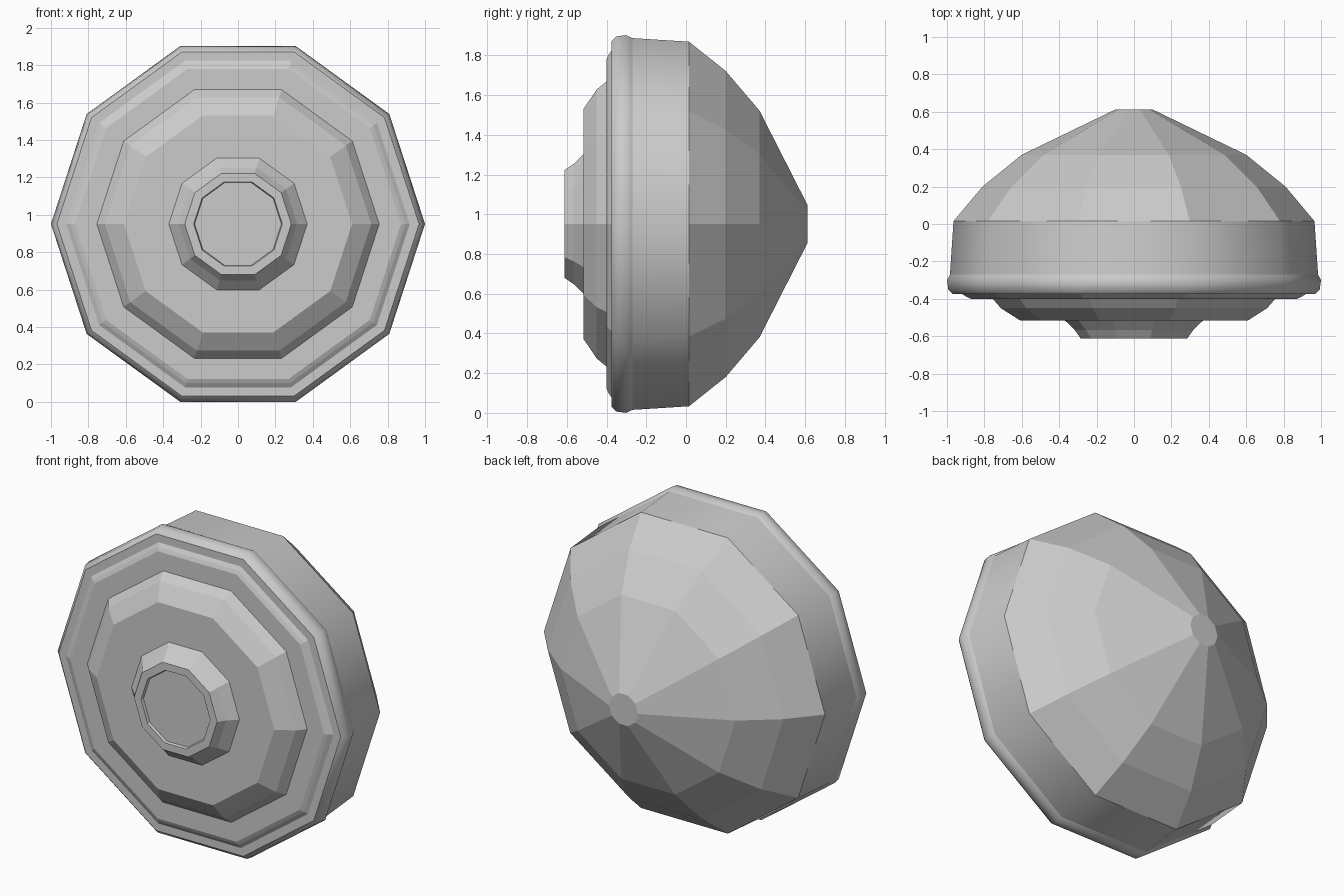
import bpy, bmesh, math

if "Cube" in bpy.data.objects:
    bpy.data.objects.remove(bpy.data.objects["Cube"])

SIDES = 10
ZC = math.sin(math.radians(72))  # height of the lathe axis


def lathe(name, profile, smooth=False, cap_back=False, cap_front=False):
    """Ten-sided shell around the y axis; profile is (y, radius), back to front."""
    bm = bmesh.new()
    rings = []
    for y, r in profile:
        ring = []
        for i in range(SIDES):
            a = 2 * math.pi * i / SIDES
            ring.append(bm.verts.new((r * math.cos(a), y, ZC + r * math.sin(a))))
        rings.append(ring)
    for a, b in zip(rings, rings[1:]):
        for i in range(SIDES):
            j = (i + 1) % SIDES
            f = bm.faces.new((a[i], a[j], b[j], b[i]))
            f.smooth = smooth
    if cap_back:
        bm.faces.new(rings[0][::-1])
    if cap_front:
        bm.faces.new(rings[-1])
    me = bpy.data.meshes.new(name)
    bm.to_mesh(me)
    bm.free()
    ob = bpy.data.objects.new(name, me)
    bpy.context.collection.objects.link(ob)
    return ob


# Faceted dome at the back with its small flat tip
lathe("back_dome", [(0.612, 0.10), (0.37, 0.60), (0.20, 0.81), (0.015, 0.965)],
      cap_back=True)

# Wide side band
lathe("side_band", [(0.015, 0.965), (-0.27, 0.984)], smooth=True)

# Rounded rim lip
lathe("rim_lip", [(-0.27, 0.984), (-0.30, 1.0), (-0.35, 0.993), (-0.375, 0.968)],
      smooth=True)

# Stepped front plate
lathe("front_plate", [(-0.375, 0.968), (-0.375, 0.918), (-0.39, 0.895),
                      (-0.40, 0.872), (-0.40, 0.755)])

# Raised middle tier
lathe("middle_tier", [(-0.40, 0.755), (-0.45, 0.712), (-0.515, 0.61), (-0.515, 0.37)])

# Centre hub with a shallow recessed disc
lathe("centre_hub", [(-0.515, 0.37), (-0.567, 0.317), (-0.612, 0.285),
                     (-0.612, 0.237), (-0.595, 0.232)], cap_front=True)
